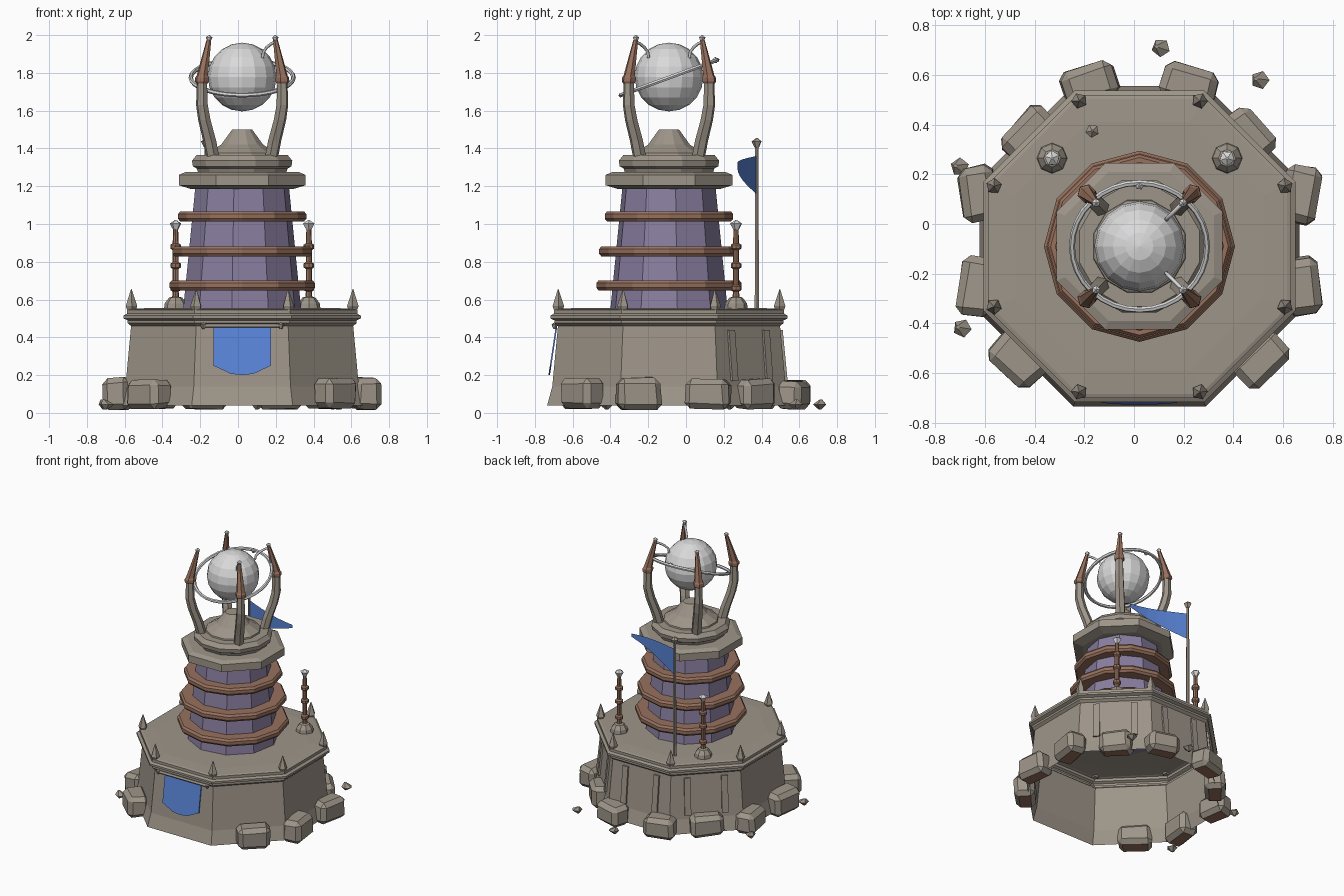
import bpy, bmesh, math, random
from mathutils import Vector, Matrix

if "Cube" in bpy.data.objects:
    bpy.data.objects.remove(bpy.data.objects["Cube"])

random.seed(4)
CX, CY = 0.022, -0.09          # tower axis
PI = math.pi


def mat(name, rgb):
    m = bpy.data.materials.new(name)
    m.diffuse_color = (*rgb, 1)
    m.use_nodes = True
    m.node_tree.nodes["Principled BSDF"].inputs["Base Color"].default_value = m.diffuse_color
    return m


STONE = mat("stone", (0.34, 0.30, 0.25))
PURPLE = mat("purple_wall", (0.25, 0.21, 0.35))
COPPER = mat("copper", (0.31, 0.165, 0.11))
SILVER = mat("silver", (0.70, 0.70, 0.70))
BLUE = mat("blue_cloth", (0.10, 0.23, 0.68))


def add(name, bm, *mats):
    me = bpy.data.meshes.new(name)
    bm.to_mesh(me)
    bm.free()
    for m in mats:
        me.materials.append(m)
    ob = bpy.data.objects.new(name, me)
    bpy.context.collection.objects.link(ob)
    return ob


def stack(name, rings, n, m, turn=0.0, flat=False, caps=(True, True)):
    """Stacked n-sided rings (x, y, z, r); flat=True measures r to the side middles."""
    bm = bmesh.new()
    k = 1 / math.cos(PI / n) if flat else 1
    loops = []
    for x, y, z, r in rings:
        loops.append([bm.verts.new((x + r * k * math.cos(turn + 2 * PI * i / n),
                                    y + r * k * math.sin(turn + 2 * PI * i / n), z)) for i in range(n)])
    for a, b in zip(loops, loops[1:]):
        for i in range(n):
            j = (i + 1) % n
            bm.faces.new((a[i], a[j], b[j], b[i]))
    if caps[0]:
        bm.faces.new(loops[0][::-1])
    if caps[1]:
        bm.faces.new(loops[-1])
    return add(name, bm, m)


def lathe(name, profile, n, m, at=(CX, CY), **kw):
    return stack(name, [(at[0], at[1], z, r) for r, z in profile], n, m, **kw)


def tube(name, pts, r, m):
    cu = bpy.data.curves.new(name, 'CURVE')
    cu.dimensions = '3D'
    cu.bevel_depth, cu.bevel_resolution, cu.use_fill_caps = r, 1, True
    sp = cu.splines.new('POLY')
    sp.points.add(len(pts) - 1)
    for p, c in zip(sp.points, pts):
        p.co = (*c, 1)
    cu.materials.append(m)
    ob = bpy.data.objects.new(name, cu)
    bpy.context.collection.objects.link(ob)


def gem(name, at, r, h, m=SILVER):
    x, y, z = at
    stack(name, [(x, y, z - h / 2, r * .45), (x, y, z + h * .15, r), (x, y, z + h / 2, r * .15)], 5, m, turn=random.random())


# Octagonal hollow base with rim and deck
E = PI / 8
lathe("base", [(.645, .04), (.618, .14), (.588, .46), (.606, .475), (.606, .49), (.628, .50), (.628, .515),
               (.61, .525), (.61, .545), (.595, .55), (.50, .555)], 8, STONE, turn=E, flat=True, caps=(False, True))

# Spikes on the rim corners
for i in range(8):
    a = E + i * PI / 4
    p = (CX + .635 * math.cos(a), CY + .635 * math.sin(a))
    lathe("rim_spike", [(.022, .54), (.032, .565), (.002, .655)], 5, STONE, at=p, turn=a)

# Tower wall, copper bands, cap
lathe("tower_wall", [(.315, .55), (.25, 1.2)], 10, PURPLE, turn=math.radians(-100))
for r, z in ((.385, .675), (.37, .855), (.34, 1.04)):
    lathe("copper_band", [(r - .10, z - .027), (r - .012, z - .027), (r, z - .012), (r, z + .012),
                          (r - .012, z + .027), (r - .10, z + .027)], 12, COPPER, turn=PI / 2)
lathe("tower_cap", [(.27, 1.185), (.335, 1.205), (.335, 1.26), (.30, 1.275)], 8, STONE, turn=E, flat=True)
lathe("crown_ring", [(.24, 1.27), (.25, 1.295), (.27, 1.305), (.275, 1.335), (.25, 1.365)], 12, STONE, turn=PI / 12)
lathe("pedestal", [(.195, 1.355), (.19, 1.375), (.115, 1.42), (.055, 1.50)], 12, STONE, turn=PI / 12)

# Globe and its tilted ring
bm = bmesh.new()
bmesh.ops.create_uvsphere(bm, u_segments=16, v_segments=10, radius=.182,
                          matrix=Matrix.Translation((CX, CY, 1.778)))
add("globe", bm, SILVER)
bpy.ops.mesh.primitive_torus_add(major_segments=32, minor_segments=6, major_radius=.272, minor_radius=.012,
                                 location=(CX, CY, 1.775), rotation=(math.radians(20), 0, 0))
ring = bpy.context.object
ring.name = "globe_ring"
ring.data.materials.append(SILVER)
gem("ring_knob", (CX, .155, 1.868), .018, .03)

# Four curved arms with copper claws and silver tips
for sx in (-1, 1):
    for sy in (-1, 1):
        def path(seq):
            return [(CX + sx * d, CY + sy * d, z, r) for d, z, r in seq]
        turn = math.atan2(sy, sx)
        stack("arm", path([(.155, 1.35, .036), (.172, 1.44, .036), (.20, 1.55, .034), (.213, 1.63, .032),
                           (.213, 1.77, .027)]), 6, STONE, turn=turn)
        stack("claw", path([(.213, 1.745, .032), (.213, 1.755, .038), (.212, 1.775, .038), (.211, 1.785, .031),
                            (.176, 1.975, .013)]), 6, COPPER, turn=turn)
        gem("claw_tip", (CX + sx * .175, CY + sy * .175, 1.983), .018, .034)
        if sx > 0:
            tube("claw_hook", [(CX + d, CY + sy * d, z) for d, z in
                               ((.178, 1.965), (.155, 1.955), (.13, 1.935), (.112, 1.91), (.108, 1.88))], .008, SILVER)

# Two copper posts on the deck
for x in (-.33, .375):
    lathe("post_foot", [(.062, .55), (.058, .58), (.035, .61), (.018, .615)], 8, STONE, at=(x, .265))
    prof = [(.02, .60)]
    for z in (.66, .78, .88):
        prof += [(.016, z - .018), (.028, z - .01), (.028, z + .01), (.016, z + .018)]
    lathe("post", prof + [(.013, .975)], 8, COPPER, at=(x, .265))
    gem("post_gem", (x, .265, .995), .032, .05)

# Flagpole and pennant
lathe("flagpole", [(.013, .55), (.010, 1.405)], 6, STONE, at=(-.168, .375))
gem("flagpole_finial", (-.168, .375, 1.43), .028, .05, STONE)
bm = bmesh.new()
cols = []
for i in range(7):
    u = i / 6
    x, y = -.165 + .43 * u, .372 - .10 * math.sin(u * PI / 2)
    cols.append((bm.verts.new((x, y, 1.16 + .14 * u)), bm.verts.new((x, y, 1.36 - .035 * u))))
for a, b in zip(cols, cols[1:]):
    bm.faces.new((a[0], b[0], b[1], a[1]))
add("pennant", bm, BLUE)

# Front banner on a rod
bm = bmesh.new()
out = [(-.152, .455), (-.152, .25), (-.06, .207), (0, .20), (.06, .207), (.152, .25), (.152, .455)]
f = bm.faces.new([bm.verts.new((CX + x, -.69 - (.455 - z) * .15, z)) for x, z in out])
back = bmesh.ops.extrude_face_region(bm, geom=[f])
bmesh.ops.translate(bm, verts=[v for v in back["geom"] if isinstance(v, bmesh.types.BMVert)], vec=(0, .008, 0))
bmesh.ops.recalc_face_normals(bm, faces=bm.faces)
add("banner", bm, BLUE)
tube("banner_rod", [(CX - .20, -.695, .462), (CX + .20, -.695, .462)], .01, STONE)
for s in (-1, 1):
    gem("rod_knob", (CX + s * .205, -.695, .462), .017, .034, STONE)

# Pilasters on the three rear walls
for a in (PI / 4, PI / 2, 3 * PI / 4):
    for off in (-.13, .13):
        bm = bmesh.new()
        bmesh.ops.create_cube(bm, size=1)
        for v in bm.verts:
            d = .60 + .03 * v.co.x - .026 * v.co.z
            t, z = off + .045 * v.co.y, .305 + .27 * v.co.z
            v.co = (CX + d * math.cos(a) - t * math.sin(a), CY + d * math.sin(a) + t * math.cos(a), z)
        add("pilaster", bm, STONE)


def boulder(name, at, size, turn, cut):
    """Chamfered, slightly skewed block with a rusty underside."""
    bm = bmesh.new()
    bmesh.ops.create_cube(bm, size=1)
    for v in bm.verts:
        v.co = Vector([c * s * random.uniform(.88, 1.08) for c, s in zip(v.co, size)])
    bmesh.ops.bevel(bm, geom=bm.edges[:], offset=cut, segments=1, affect='EDGES')
    bmesh.ops.transform(bm, verts=bm.verts, matrix=Matrix.Translation(at) @ Matrix.Rotation(turn, 4, 'Z'))
    bm.normal_update()
    for fc in bm.faces:
        fc.material_index = int(fc.normal.z < -.85)
    add(name, bm, STONE, COPPER)


# Boulders around the foot of the base, mirrored left and right
for dx, y, turn, h in ((.20, .565, -17, .15), (.445, .36, -48, .16), (.645, .12, -100, .16),
                       (.655, -.25, -82, .17), (.495, -.55, -135, .16)):
    for s in (-1, 1):
        boulder("boulder", (CX + s * dx, y, .02 + h / 2), (.23, .15, h), math.radians(s * turn), .03)

# Loose rubble
for x, y in ((.10, .71), (.50, .58), (-.71, .23), (-.70, -.42)):
    stack("rubble", [(x, y, .018, .008), (x + .008, y, .045, .038), (x - .01, y + .005, .07, .008)], 5,
          STONE, turn=random.random() * 6)
